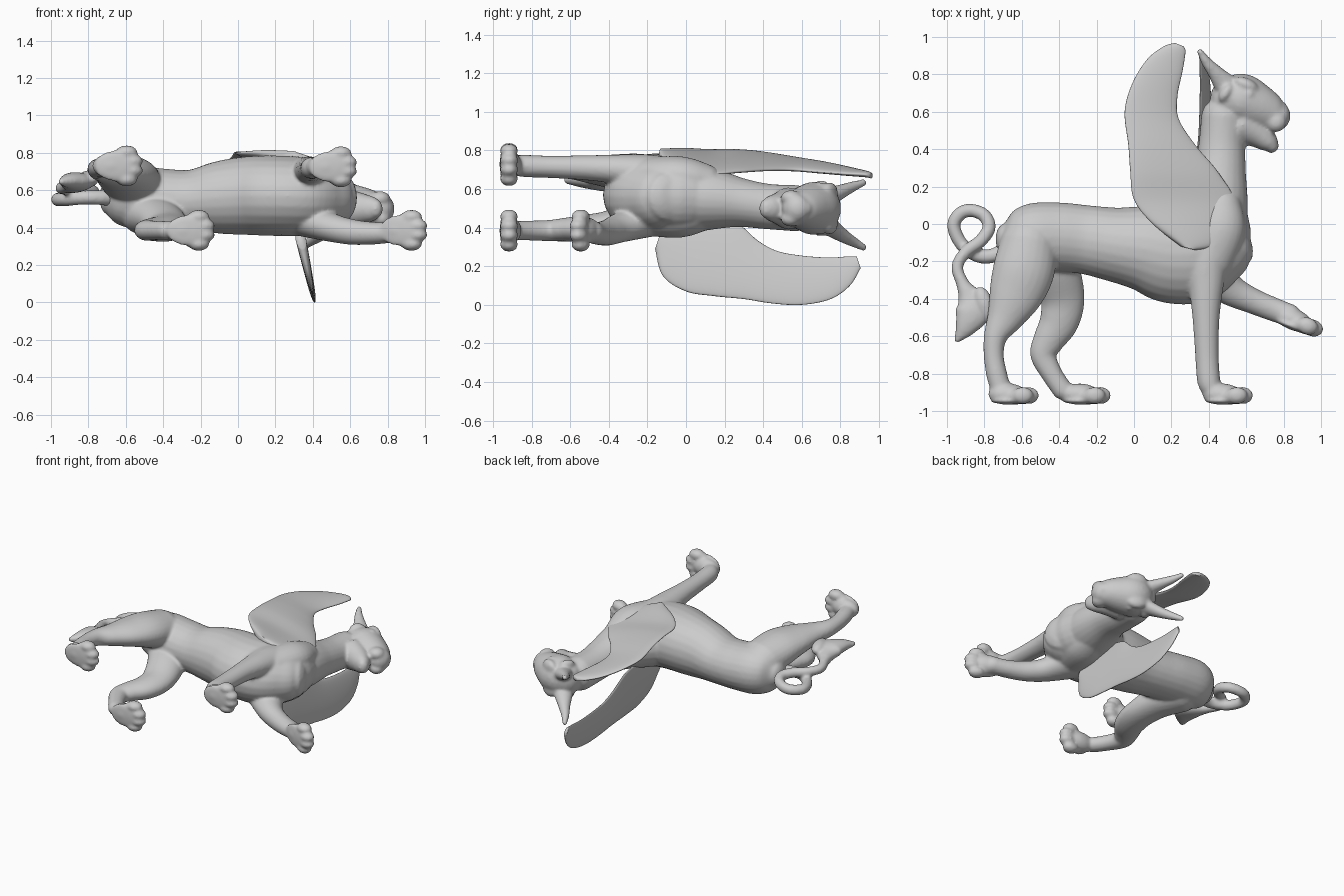
import bpy, bmesh, math
from mathutils import Vector, Matrix


def spline(rows, n=6):
    """Catmull-Rom through rows of numbers."""
    out = []
    for i in range(len(rows) - 1):
        a, b, c, d = (rows[max(0, min(len(rows) - 1, i + k))] for k in (-1, 0, 1, 2))
        for s in range(n):
            t = s / n
            out.append([0.5 * (2 * q + (r - p) * t + (2 * p - 5 * q + 4 * r - w) * t * t
                               + (3 * q - p - 3 * r + w) * t ** 3)
                        for p, q, r, w in zip(a, b, c, d)])
    out.append(list(rows[-1]))
    return out


def skin(bm, sections, n=24):
    """Loft elliptical sections given as (centre, u, v)."""
    rings = [[bm.verts.new(c + u * math.cos(k * math.tau / n) + v * math.sin(k * math.tau / n))
              for k in range(n)] for c, u, v in sections]
    for r, s in zip(rings, rings[1:]):
        for k in range(n):
            bm.faces.new((r[k], r[(k + 1) % n], s[(k + 1) % n], s[k]))
    bm.faces.new(rings[0][::-1])
    bm.faces.new(rings[-1])


def tube(bm, rows, dome=0.8):
    """Rounded limb through (x, y, z, in-plane radius, z radius)."""
    p = spline(rows)
    cs = [Vector(q[:3]) for q in p]
    secs, ts = [], []
    for i, q in enumerate(p):
        t = (cs[min(i + 1, len(cs) - 1)] - cs[max(i - 1, 0)]).normalized()
        u = Vector((0, 0, 1)).cross(t).normalized()
        ts.append(t)
        secs.append((cs[i], u * q[3], t.cross(u) * q[4]))
    caps = [math.radians(a) for a in (25, 50, 70, 85)]

    def cap(i, sign):
        c, u, v = secs[i]
        return [(c + ts[i] * sign * u.length * dome * math.sin(a), u * math.cos(a), v * math.cos(a))
                for a in caps]
    skin(bm, cap(0, -1)[::-1] + secs + cap(-1, 1))


def ball(bm, c, r, angle=0):
    m = Matrix.Translation(c) @ Matrix.Rotation(angle, 4, 'Z') @ Matrix.Diagonal((*r, 1))
    bmesh.ops.create_uvsphere(bm, u_segments=20, v_segments=12, radius=1, matrix=m)


def foot(bm, x, y, z, angle=0):
    """Wedge paw with four toes, pointing along +x before rotation."""
    rot = Matrix.Rotation(angle, 3, 'Z')

    def at(dx, dy, dz):
        return Vector((x, y, z)) + rot @ Vector((dx, dy, dz))
    ball(bm, at(0.055, -0.005, 0), (0.105, 0.058, 0.068), angle)
    ball(bm, at(0.115, -0.015, 0), (0.085, 0.045, 0.098), angle)
    ball(bm, at(0.08, -0.04, 0), (0.12, 0.02, 0.085), angle)
    for dz, dx in ((-0.073, 0.135), (-0.025, 0.165), (0.025, 0.165), (0.073, 0.135)):
        ball(bm, at(dx, -0.012, dz), (0.058, 0.047, 0.037), angle)


def finish(bm, name, voxel=0, soft=5):
    bmesh.ops.recalc_face_normals(bm, faces=bm.faces)
    for f in bm.faces:
        f.smooth = True
    me = bpy.data.meshes.new(name)
    bm.to_mesh(me)
    bm.free()
    ob = bpy.data.objects.new(name, me)
    bpy.context.collection.objects.link(ob)
    if voxel:
        m = ob.modifiers.new("fuse", 'REMESH')
        m.mode, m.voxel_size, m.use_smooth_shade = 'VOXEL', voxel, True
        s = ob.modifiers.new("soften", 'SMOOTH')
        s.factor, s.iterations = 0.5, soft
    return ob


body = bmesh.new()
# torso and chest
tube(body, [(-.70, -.08, .56, .08, .09), (-.65, -.08, .56, .135, .14), (-.55, -.07, .56, .18, .17),
            (-.40, -.07, .55, .185, .165), (-.25, -.085, .545, .185, .165), (-.10, -.11, .56, .20, .195),
            (.05, -.13, .57, .23, .21), (.20, -.16, .57, .265, .215), (.35, -.15, .565, .265, .21),
            (.48, -.11, .56, .20, .175), (.54, -.08, .56, .15, .14)], 0.5)
ball(body, (.46, -.04, .56), (.165, .24, .175), .1)
# shoulders carrying the wing roots
tube(body, [(.40, -.20, .66, .13, .105), (.46, -.03, .665, .135, .105), (.47, .10, .64, .105, .09)])
tube(body, [(.38, -.18, .46, .14, .105), (.42, -.02, .45, .14, .10), (.44, .12, .48, .11, .08)])
# neck, skull and muzzle
tube(body, [(.36, -.05, .56, .25, .19), (.43, .12, .55, .185, .165), (.46, .28, .53, .14, .128),
            (.47, .42, .51, .125, .118), (.48, .58, .50, .12, .12)])
tube(body, [(.50, .665, .50, .115, .12), (.57, .665, .50, .14, .138), (.66, .625, .50, .125, .12),
            (.74, .585, .50, .10, .092), (.775, .57, .50, .075, .077)])
# lower jaw with beard
tube(body, [(.58, .53, .50, .10, .11), (.66, .485, .50, .08, .085), (.72, .435, .50, .055, .065),
            (.74, .412, .50, .038, .05)])
ball(body, (.785, .625, .50), (.035, .03, .04))
for s in (-1, 1):
    # brow, eye, lip, ear and horn on each side of the head
    ball(body, (.60, .745, .50 + s * .085), (.07, .035, .05), -.4)
    ball(body, (.615, .695, .50 + s * .115), (.028, .022, .022))
    ball(body, (.76, .545, .50 + s * .055), (.055, .055, .04), -.5)
    ball(body, (.49, .70, .50 + s * .11), (.055, .03, .035), 1.0)
    tube(body, [(.50, .73, .485 + s * .07, .07, .05), (.435, .81, .475 + s * .115, .042, .036),
                (.385, .87, .47 + s * .145, .028, .027), (.352, .925, .465 + s * .17, .017, .018)])
# standing front leg
tube(body, [(.40, -.06, .65, .14, .11), (.38, -.20, .68, .125, .10), (.385, -.33, .70, .095, .08),
            (.385, -.50, .71, .073, .066), (.39, -.70, .715, .063, .058), (.40, -.84, .72, .062, .058),
            (.42, -.89, .725, .05, .05)])
foot(body, .415, -.905, .725)
# raised front leg
tube(body, [(.36, -.20, .45, .14, .10), (.50, -.34, .40, .09, .077), (.62, -.405, .375, .07, .068),
            (.75, -.458, .37, .064, .059), (.84, -.49, .38, .06, .058)])
foot(body, .805, -.488, .385, math.radians(-20))
# near hind leg
tube(body, [(-.56, -.10, .63, .155, .13), (-.59, -.25, .67, .165, .115), (-.635, -.38, .69, .145, .09),
            (-.69, -.50, .70, .10, .07), (-.74, -.60, .71, .064, .058), (-.75, -.70, .715, .054, .052),
            (-.735, -.80, .72, .056, .052), (-.71, -.89, .725, .055, .05)])
foot(body, -.73, -.905, .73)
# far hind leg
tube(body, [(-.50, -.10, .48, .14, .12), (-.42, -.25, .45, .13, .10), (-.382, -.40, .41, .118, .079),
            (-.40, -.52, .395, .106, .072), (-.455, -.62, .39, .085, .062), (-.485, -.70, .385, .07, .056),
            (-.44, -.80, .385, .057, .052), (-.38, -.89, .385, .055, .05)])
foot(body, -.345, -.905, .385)
finish(body, "body", 0.010, 9)

# curled tail with tuft
tail = bmesh.new()
tube(tail, [(-.66, -.12, .56, .05, .05), (-.74, -.165, .56, .04, .04), (-.83, -.17, .56, .038, .038),
            (-.92, -.11, .55, .036, .036), (-.964, -.01, .55, .036, .036), (-.93, .055, .555, .036, .036),
            (-.87, .073, .56, .036, .036), (-.80, .045, .575, .036, .036), (-.775, -.02, .59, .036, .036),
            (-.82, -.09, .60, .035, .035), (-.90, -.15, .605, .033, .033), (-.945, -.23, .61, .032, .032),
            (-.915, -.32, .62, .036, .036), (-.875, -.40, .63, .07, .045), (-.865, -.47, .645, .095, .05),
            (-.90, -.55, .65, .06, .04), (-.945, -.62, .645, .018, .018)])
ball(tail, (-.80, -.43, .66), (.05, .10, .045), 0.3)
finish(tail, "tail", 0.011)


def wing(name, rows, facing, thick):
    """Thin lens-shaped blade between trailing and leading edge points."""
    bm = bmesh.new()
    p = spline(rows, 8)
    secs = []
    for i, q in enumerate(p):
        a, b = Vector(q[:3]), Vector(q[3:])
        u = (b - a) / 2
        v = (facing - u.normalized() * facing.dot(u.normalized())).normalized()
        taper = 1 - 0.6 * i / len(p)
        secs.append(((a + b) / 2, u, v * thick * taper))
    skin(bm, secs, 40)
    return finish(bm, name)


# upright wing on the near side
wing("near_wing", [(.25, -.12, .78, .33, -.14, .77), (.10, .0, .80, .45, -.10, .74),
                   (.0, .13, .80, .54, .10, .68), (-.02, .28, .80, .455, .27, .69),
                   (-.03, .42, .785, .33, .42, .70), (-.05, .60, .755, .24, .56, .70),
                   (-.01, .75, .73, .232, .68, .69), (.07, .88, .70, .26, .82, .68),
                   (.16, .95, .68, .275, .92, .675), (.22, .968, .67, .265, .95, .67)],
     Vector((0, 0, 1)), .035)

# outspread wing on the far side, listed as trailing (y, z) and leading (y, z)
edges = [(-.16, .29, -.13, .38), (-.12, .15, .02, .43), (0, .07, .15, .45), (.15, .045, .27, .42),
         (.30, .03, .37, .335), (.45, .007, .47, .28), (.60, .0, .60, .255), (.75, .03, .74, .245),
         (.85, .10, .83, .25), (.905, .19, .885, .25)]
wing("far_wing", [(.41 - .22 * b, a, b, .41 - .22 * d, c, d) for a, b, c, d in edges],
     Vector((1, 0, 0)), .028)
